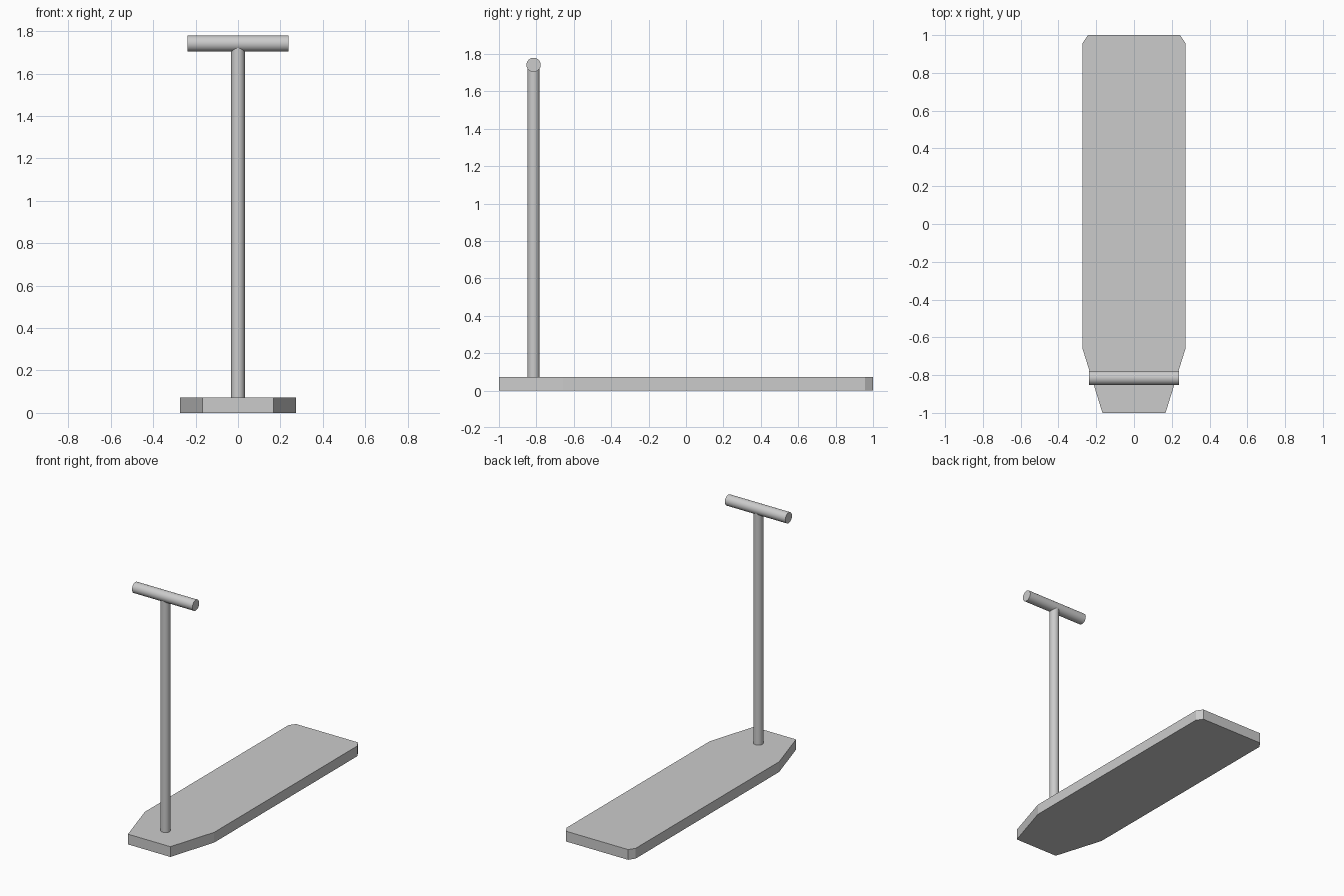
import bpy, bmesh, math

if "Cube" in bpy.data.objects:
    bpy.data.objects.remove(bpy.data.objects["Cube"])


def tube(name, radius, length, location, rotation=(0, 0, 0)):
    bpy.ops.mesh.primitive_cylinder_add(vertices=32, radius=radius, depth=length,
                                        location=location, rotation=rotation)
    obj = bpy.context.object
    obj.name = name
    bpy.ops.object.shade_smooth_by_angle(angle=math.radians(30))
    return obj


# Deck: mirrored half outline, extruded to thickness
DECK_HEIGHT = 0.073
half = [(0.167, -1.0), (0.273, -0.658), (0.273, 0.957), (0.244, 1.0)]
outline = half + [(-x, y) for x, y in reversed(half)]
bm = bmesh.new()
face = bm.faces.new([bm.verts.new((x, y, 0)) for x, y in outline])
extruded = bmesh.ops.extrude_face_region(bm, geom=[face])["geom"]
bmesh.ops.translate(bm, vec=(0, 0, DECK_HEIGHT),
                    verts=[g for g in extruded if isinstance(g, bmesh.types.BMVert)])
bmesh.ops.recalc_face_normals(bm, faces=bm.faces)
mesh = bpy.data.meshes.new("deck")
bm.to_mesh(mesh)
bm.free()
bpy.context.collection.objects.link(bpy.data.objects.new("deck", mesh))

# Steering post, from the deck into the handlebar
STEM_Y, BAR_Z = -0.815, 1.741
post_bottom = DECK_HEIGHT - 0.02
tube("steering_post", 0.032, BAR_Z - post_bottom,
     (0, STEM_Y, (BAR_Z + post_bottom) / 2))

# Handlebar across the top
tube("handlebar", 0.038, 0.476, (0, STEM_Y, BAR_Z), (0, math.pi / 2, 0))
